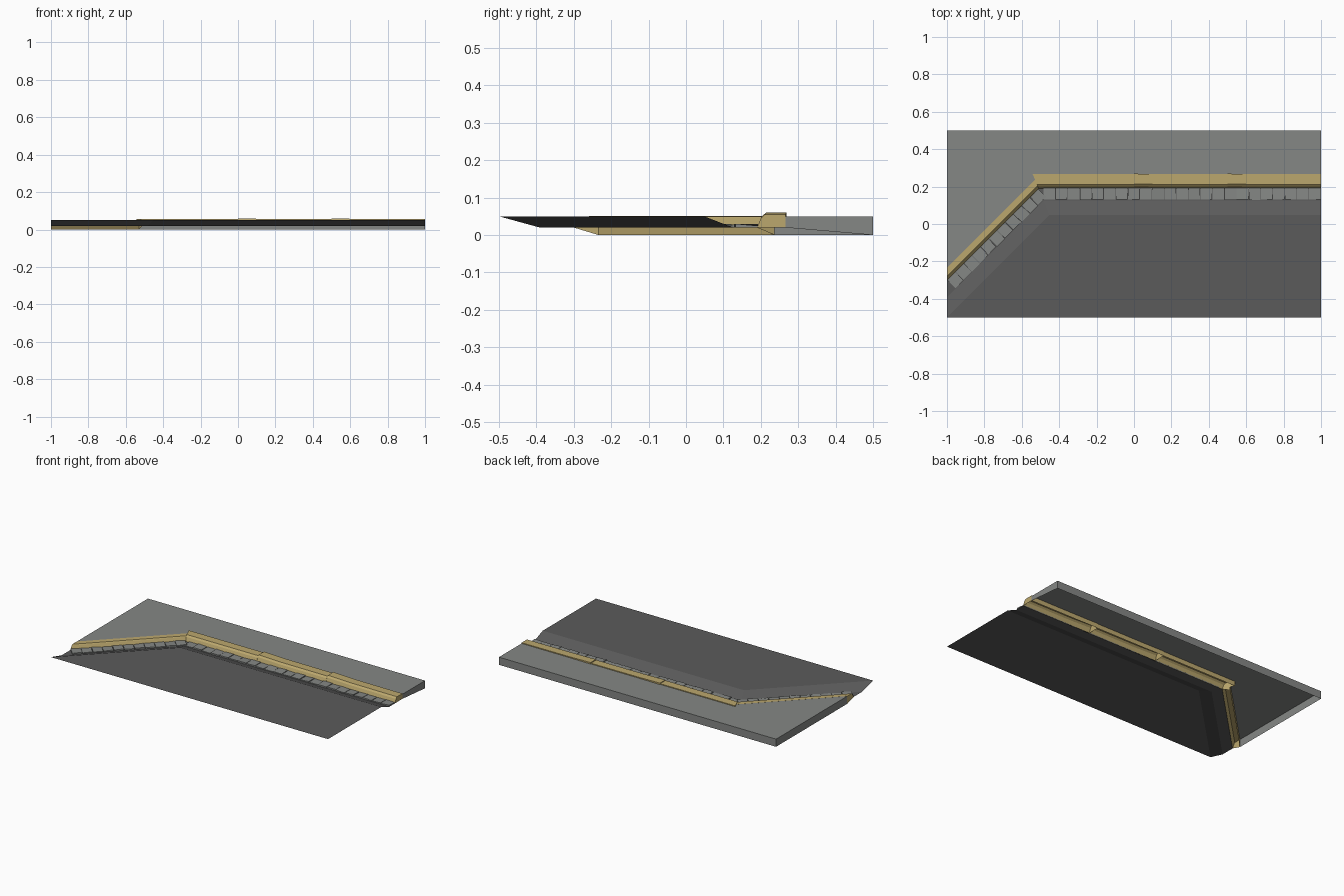
import bpy, random
from mathutils import Vector

if "Cube" in bpy.data.objects:
    bpy.data.objects.remove(bpy.data.objects["Cube"])

random.seed(4)
R2 = 2 ** 0.5


def material(name, rgb):
    m = bpy.data.materials.new(name)
    m.diffuse_color = (*rgb, 1)
    m.use_nodes = True
    m.node_tree.nodes["Principled BSDF"].inputs["Base Color"].default_value = m.diffuse_color
    return m


ASPHALT = material("asphalt", (0.105, 0.105, 0.105))
PAVING = material("paving grey", (0.235, 0.245, 0.235))
CURB = material("curb sandstone", (0.50, 0.39, 0.155))


def build(name, verts, faces, mat):
    me = bpy.data.meshes.new(name)
    me.from_pydata(verts, [], faces)
    me.materials.append(mat)
    ob = bpy.data.objects.new(name, me)
    bpy.context.collection.objects.link(ob)
    return ob


# The street edge runs diagonally, bends, then runs along x.
# d is the distance from the curb foot, positive toward the sidewalk.
def left(d, z):
    return (-1, -0.30 + d * R2, z)


def bend(d, z):
    return (-0.51 - d * (R2 - 1), 0.19 + d, z)


def straight(x):
    return lambda d, z: (x, 0.19 + d, z)


def loft(name, stations, mat, caps=False):
    """Skin equal-length rows of points, profiles ordered road to sidewalk."""
    n = len(stations[0])
    verts = [p for row in stations for p in row]
    faces = [(r * n + i, (r + 1) * n + i, (r + 1) * n + i + 1, r * n + i + 1)
             for r in range(len(stations) - 1) for i in range(n - 1)]
    if caps:
        last = (len(stations) - 1) * n
        faces += [tuple(range(n)), tuple(range(last + n - 1, last - 1, -1))]
    return build(name, verts, faces, mat)


# road: flat carriageway, slope down, gutter floor
E = -0.2 / R2
road_profile = [(E, 0.05), (-0.064, 0.02), (0, 0.02)]
rows = []
for at, edge in ((left, (-1, -0.5, 0.05)), (bend, (-0.45, -0.5, 0.05)),
                 (straight(1), (1, -0.5, 0.05))):
    rows.append([edge] + [at(d, z) for d, z in road_profile])
loft("road", rows, ASPHALT)

# diagonal curb, narrower and lower than the straight one
diag = [(0, 0.02), (0.010, 0.045), (0.014, 0.05), (0.047, 0.0505), (0.047, 0.0)]
loft("diagonal_curb", [[left(d, z) for d, z in diag],
                       [bend(d, z) for d, z in diag]], CURB, True)

# straight curb in three blocks, the later ones lifted at their start
curb = [(0, 0.02), (0.010, 0.045), (0.021, 0.055), (0.076, 0.055), (0.076, 0.02)]


def curb_row(at, lift):
    return [at(d + lift * 0.6, z + (lift if z > 0.03 else 0)) for d, z in curb]


loft("curb_block_1", [curb_row(bend, 0), curb_row(straight(0), 0)], CURB, True)
for i, x in enumerate((0, 0.5)):
    loft(f"curb_block_{i + 2}", [curb_row(straight(x), 0.005),
                                 curb_row(straight(x + 0.16), 0.001),
                                 curb_row(straight(x + 0.5), 0)], CURB, True)


# gutter stones: a row of slightly uneven low blocks
def stone_row(name, start, along, count, length):
    across = Vector((along.y, -along.x, 0))  # toward the road
    verts, faces = [], []
    step = length / count
    for i in range(count):
        b = len(verts)
        depth = 0.062 + random.uniform(-0.002, 0.002)
        for top in (0, 1):
            for u, v in ((0, 0), (0, 1), (1, 1), (1, 0)):
                p = start + along * (step * (i + 0.02 + 0.96 * u))
                p = p + across * (depth * v)
                p.z = 0.027 + random.uniform(-0.003, 0.003) if top else 0.02
                verts.append(p)
        faces.append((b + 4, b + 5, b + 6, b + 7))
        for k in range(4):
            j = (k + 1) % 4
            faces.append((b + k, b + j, b + 4 + j, b + 4 + k))
    build(name, verts, faces, PAVING)


stone_row("straight_gutter_stones", Vector((-0.485, 0.192, 0)), Vector((1, 0, 0)), 23, 1.485)
stone_row("diagonal_gutter_stones", Vector((-1, -0.30, 0)), Vector((1, 1, 0)).normalized(), 11, 0.69)

# sidewalk: top slab with outer walls, open below
a, b, c = left(0.047, 0.05), bend(0.06, 0.05), straight(1)(0.076, 0.05)
b = (-0.50, c[1], 0.05)
top = [a, b, c, (1, 0.5, 0.05), (-1, 0.5, 0.05)]
low = [(1, c[1], 0.02), (1, 0.5, 0), (-1, 0.5, 0), (a[0], a[1], 0)]
build("sidewalk", top + low,
      [(0, 4, 3, 2, 1)[::-1], (5, 6, 3, 2), (6, 7, 4, 3), (7, 8, 0, 4)], PAVING)
